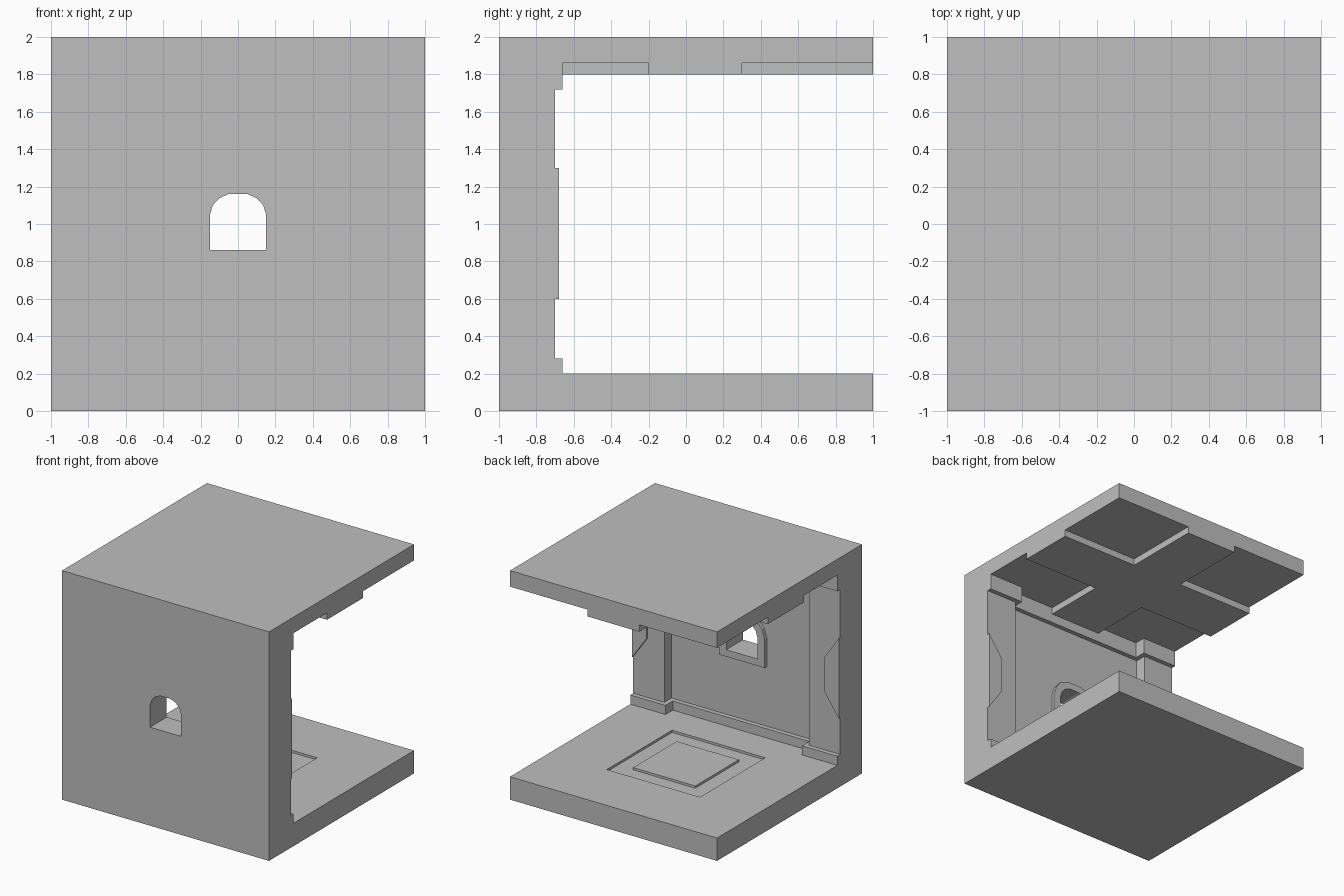
import bpy
import bmesh
from mathutils import Vector

if "Cube" in bpy.data.objects:
    bpy.data.objects.remove(bpy.data.objects["Cube"], do_unlink=True)

stone = bpy.data.materials.new("grey_stone")
stone.use_nodes = True
GREY = (0.52, 0.52, 0.52, 1)
stone.diffuse_color = GREY
stone.node_tree.nodes["Principled BSDF"].inputs["Base Color"].default_value = GREY


def prism(name, points, offset):
    """Extrude a closed planar outline along an offset vector."""
    bm = bmesh.new()
    face = bm.faces.new([bm.verts.new(p) for p in points])
    out = bmesh.ops.extrude_face_region(bm, geom=[face])
    moved = [v for v in out["geom"] if isinstance(v, bmesh.types.BMVert)]
    bmesh.ops.translate(bm, vec=Vector(offset), verts=moved)
    bmesh.ops.recalc_face_normals(bm, faces=bm.faces)
    mesh = bpy.data.meshes.new(name)
    bm.to_mesh(mesh)
    bm.free()
    mesh.materials.append(stone)
    obj = bpy.data.objects.new(name, mesh)
    bpy.context.collection.objects.link(obj)
    return obj


def box(name, x, y, z):
    """Box from (low, high) ranges."""
    base = [(x[0], y[0], z[0]), (x[1], y[0], z[0]), (x[1], y[1], z[0]), (x[0], y[1], z[0])]
    return prism(name, base, (0, 0, z[1] - z[0]))


def arch(name, half, y, depth):
    """Extrude a symmetric arched outline, given its right half from the bottom up."""
    outline = half + [(-x, z) for x, z in reversed(half)]
    return prism(name, [(x, y, z) for x, z in outline], (0, depth, 0))


def cut(obj, cutter):
    """Subtract a cutter and apply the result."""
    mod = obj.modifiers.new("cut", "BOOLEAN")
    mod.operation, mod.solver, mod.object = "DIFFERENCE", "EXACT", cutter
    bpy.context.view_layer.objects.active = obj
    bpy.ops.object.modifier_apply(modifier=mod.name)


WALL, PILASTER, PLINTH, TRIM = -0.8, -0.7, -0.66, -0.76
FLOOR, CEILING, BEAM = 0.2, 1.86, 1.8
LOW, HIGH = 0.28, 1.72

# Room shell: floor, front wall and ceiling in one C-shaped section
section = [(-1, 0), (1, 0), (1, FLOOR), (WALL, FLOOR),
           (WALL, CEILING), (1, CEILING), (1, 2), (-1, 2)]
shell = prism("room_shell", [(-1, y, z) for y, z in section], (2, 0, 0))

# Arched window with a raised inner frame
opening = [(0.15, 0.86), (0.15, 1.05), (0.135, 1.1), (0.1, 1.138), (0.05, 1.16)]
surround = [(0.22, 0.8), (0.22, 1.05), (0.195, 1.13), (0.145, 1.19), (0.07, 1.22)]
frame = arch("window_frame", surround, WALL, 0.03)
window_cutter = arch("window_cutter", opening, -1.2, 0.6)
cut(shell, window_cutter)
cut(frame, window_cutter)

# Sunken floor square with a raised centre panel
floor_cutter = box("floor_cutter", (-0.45, 0.45), (-0.45, 0.45), (0.18, 0.4))
cut(shell, floor_cutter)
box("floor_panel", (-0.3, 0.3), (-0.3, 0.3), (0.18, FLOOR))
for cutter in (window_cutter, floor_cutter):
    bpy.data.objects.remove(cutter, do_unlink=True)

# Ceiling beams forming a cross
box("cross_beam", (-1, 1), (-0.2, 0.3), (BEAM, CEILING))
box("front_beam", (-0.25, 0.25), (TRIM, -0.2), (BEAM, CEILING))
box("back_beam", (-0.25, 0.25), (0.3, 1), (BEAM, CEILING))

# Skirting and cornice between the pilasters
box("skirting", (-0.66, 0.66), (WALL, TRIM), (FLOOR, LOW))
box("cornice", (-0.66, 0.66), (WALL, TRIM), (HIGH, CEILING))

# Pilasters with plinth, capital and raised tapered panel
for side, s in (("left", 1), ("right", -1)):
    def span(inner):
        return tuple(sorted((s * inner, s)))
    box(side + "_pilaster", span(0.7), (WALL, PILASTER), (LOW, HIGH))
    box(side + "_plinth", span(0.66), (WALL, PLINTH), (FLOOR, LOW))
    box(side + "_capital", span(0.66), (WALL, PLINTH), (HIGH, CEILING))
    panel = [(1, 0.6), (1, 1.3), (0.86, 1.1), (0.86, 0.8)]
    prism(side + "_pilaster_panel", [(s * x, PILASTER, z) for x, z in panel], (0, 0.02, 0))
